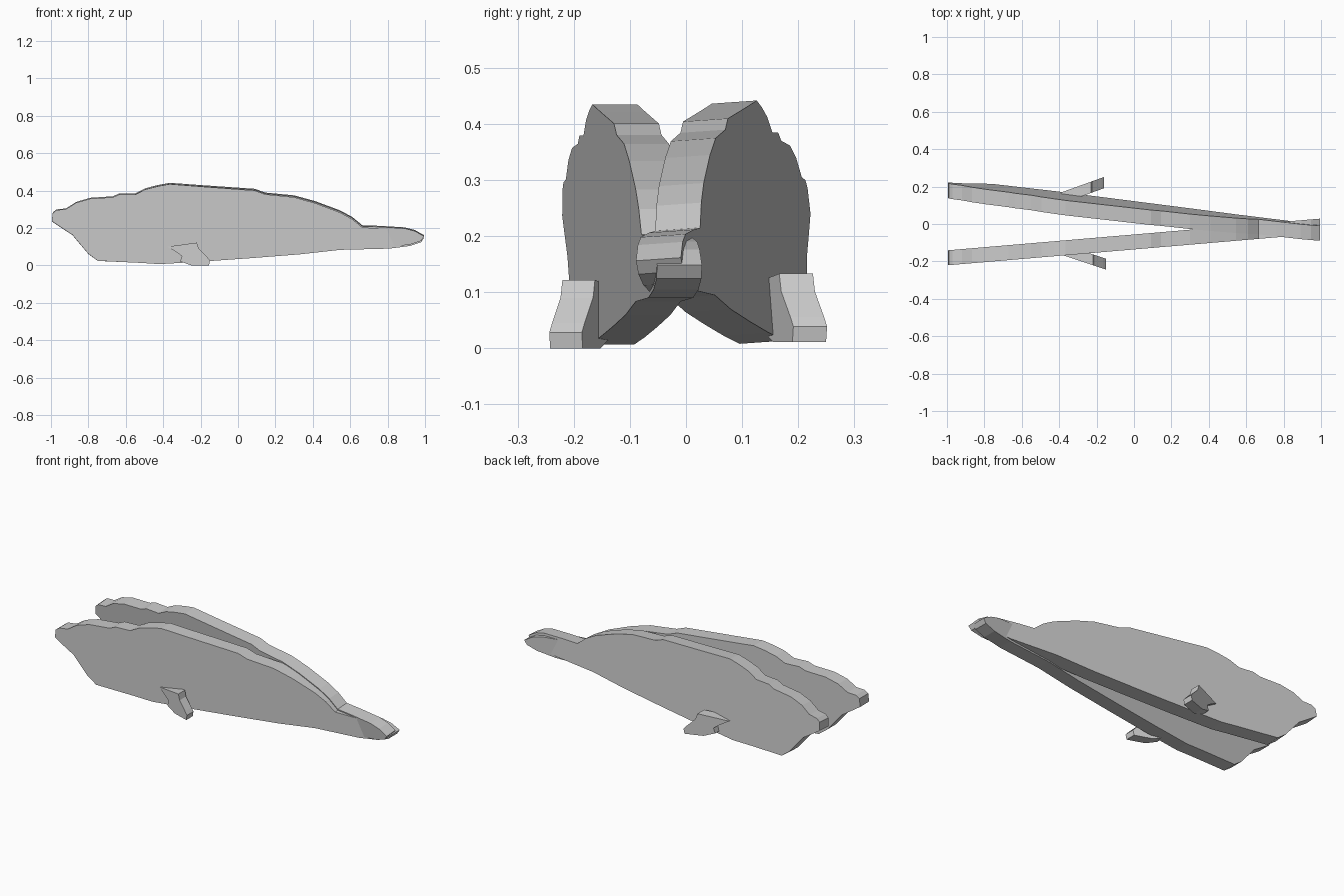
import bpy, bmesh

cube = bpy.data.objects.get("Cube")
if cube:
    bpy.data.objects.remove(cube)

grey = bpy.data.materials.new("plain grey")
grey.use_nodes = True
grey.diffuse_color = (0.6, 0.6, 0.6, 1)
grey.node_tree.nodes["Principled BSDF"].inputs["Base Color"].default_value = grey.diffuse_color

# Side outline of a body slab, clockwise from the snout (x, z)
BODY = [(-.99, .285), (-.97, .3), (-.92, .305), (-.865, .34), (-.79, .362),
        (-.67, .37), (-.635, .385), (-.55, .385), (-.495, .413), (-.43, .43),
        (-.365, .442), (-.2, .43), (.09, .41), (.145, .39), (.3, .375),
        (.41, .345), (.545, .295), (.61, .26), (.665, .215), (.76, .212),
        (.89, .204), (.945, .19), (.995, .162), (.98, .138), (.92, .118),
        (.81, .103), (.545, .095), (.33, .07), (.065, .048), (-.2, .028),
        (-.42, .014), (-.52, .02), (-.75, .03), (-.8, .067), (-.845, .12),
        (-.885, .168), (-.95, .21), (-.995, .24)]

# Side outline of a flipper
FLIPPER = [(-.38, .1), (-.22, .122), (-.21, .09), (-.165, .045), (-.15, .028),
           (-.155, 0), (-.25, 0), (-.31, .022), (-.3, .05), (-.335, .075)]


def slab(name, outline, thickness, y_at, z_at):
    """Extrude an outline along y, with its plane and height set by two rules."""
    bm = bmesh.new()
    rings = []
    for side in (0, thickness):
        rings.append([bm.verts.new((x, y_at(x, z) + side, z_at(x, z, side)))
                      for x, z in outline])
    near, far = rings
    bm.faces.new(near)
    bm.faces.new(far[::-1])
    n = len(outline)
    for i in range(n):
        j = (i + 1) % n
        bm.faces.new((near[i], far[i], far[j], near[j]))
    bmesh.ops.recalc_face_normals(bm, faces=bm.faces)
    mesh = bpy.data.meshes.new(name)
    bm.to_mesh(mesh)
    bm.free()
    mesh.materials.append(grey)
    obj = bpy.data.objects.new(name, mesh)
    bpy.context.collection.objects.link(obj)
    return obj


# Two body halves that converge and cross at the tail
slab("front_body_half", BODY, .08,
     lambda x, z: -.136 + .085 * x,
     lambda x, z, s: z - .009 - .005 * x)
slab("back_body_half", BODY, .08,
     lambda x, z: .0465 - .12 * x - .1 * z,
     lambda x, z, s: z - .006 + .07 * s)

# Flippers splayed outwards from each half
slab("front_flipper", FLIPPER, .058,
     lambda x, z: -.165 - .335 * (x + .385),
     lambda x, z, s: z)
slab("back_flipper", [(x - .01, z) for x, z in FLIPPER], -.06,
     lambda x, z: .165 + .36 * (x + .4),
     lambda x, z, s: z + .011)
